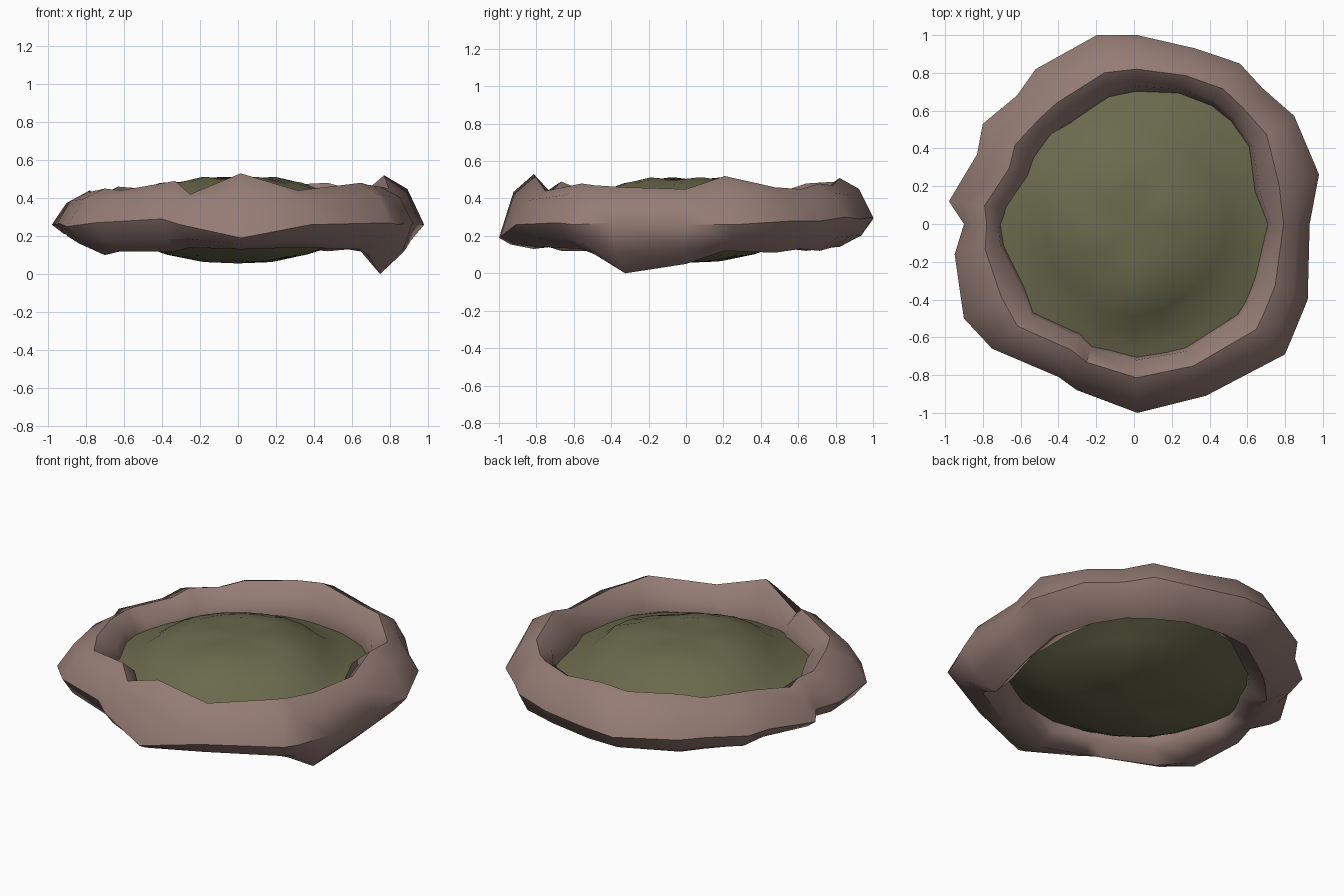
import bpy, bmesh
from math import sin, cos, radians, tau

if "Cube" in bpy.data.objects:
    bpy.data.objects.remove(bpy.data.objects["Cube"])


def finish(name, bm, color, angle):
    bmesh.ops.recalc_face_normals(bm, faces=bm.faces)
    me = bpy.data.meshes.new(name)
    bm.to_mesh(me)
    bm.free()
    ob = bpy.data.objects.new(name, me)
    bpy.context.collection.objects.link(ob)
    mat = bpy.data.materials.new(name + "_color")
    mat.diffuse_color = color
    mat.use_nodes = True
    mat.node_tree.nodes["Principled BSDF"].inputs["Base Color"].default_value = mat.diffuse_color
    me.materials.append(mat)
    bpy.ops.object.select_all(action='DESELECT')
    ob.select_set(True)
    bpy.context.view_layer.objects.active = ob
    bpy.ops.object.shade_smooth_by_angle(angle=radians(angle))
    return ob


def bridge(bm, a, b):
    n = len(a)
    for i in range(n):
        j = (i + 1) % n
        bm.faces.new((a[i], a[j], b[j], b[i]))


# Rocky rim stations: angle, outer radius, inner radius, top, bottom, outer edge height
stations = [
    (0, .93, .70, .45, .05, .26), (15, 1.014, .65, .52, .12, .26),
    (34, 1.023, .73, .46, .11, .28), (46.6, .99, .745, .45, .13, .28),
    (56.6, 1.018, .75, .48, .12, .30), (71, .984, .73, .47, .14, .29),
    (89, 1.0, .70, .51, .14, .30), (101, 1.02, .68, .49, .14, .29),
    (122.4, .971, .62, .48, .12, .29), (132.4, .92, .635, .45, .13, .28),
    (146.5, .96, .62, .46, .13, .28), (156, .909, .60, .44, .15, .27),
    (173, .987, .67, .42, .18, .26), (180, .90, .70, .44, .17, .27),
    (189.6, .963, .69, .43, .15, .27), (209, 1.03, .65, .45, .10, .25),
    (221.3, 1.0, .70, .44, .12, .27), (243.7, .903, .64, .49, .12, .29),
    (251, .93, .67, .42, .14, .26), (271, 1.0, .69, .53, .13, .19),
    (292.7, .986, .70, .44, .14, .26), (319.2, 1.056, .72, .48, .13, .27),
    (324.5, 1.03, .71, .47, .10, .26), (336.5, 1.003, .69, .46, .0, .27)]
# Rim cross-section: position from inner to outer edge, relative height
section = [(0, 0), (.1, .65), (.4, 1), (.75, .72),
           (1, 0), (.8, -.6), (.4, -1), (.08, -.6)]

bm = bmesh.new()
rings = []
for ang, ro, ri, zt, zb, zo in stations:
    a = radians(ang)
    ring = []
    for t, h in section:
        r = ri + t * (ro - ri)
        z = zo + h * ((zt - zo) if h > 0 else (zo - zb))
        ring.append(bm.verts.new((r * cos(a), r * sin(a), z)))
    rings.append(ring)
for i in range(len(rings)):
    bridge(bm, rings[i], rings[(i + 1) % len(rings)])
finish("rocky_rim", bm, (.30, .20, .175, 1), 50)

# Lumpy mossy centre, domed above and below: radius, height
top = [(.2, .505), (.33, .475), (.48, .415), (.56, .355), (.68, .32)]
bottom = [(.68, .235), (.55, .16), (.38, .10), (.2, .07)]
N = 24
bm = bmesh.new()
loops = []
for k, (r, z) in enumerate(top + [(.8, .28)] + bottom):
    loop = []
    for i in range(N):
        a = tau * i / N
        lump = sin(3 * a + k * .5) + .6 * sin(5 * a + 1.3 * k)
        rr = r * (1 + .018 * lump) if r < .8 else r
        dz = .007 * sin(4 * a + k) if r < .8 else 0
        loop.append(bm.verts.new((rr * cos(a), rr * sin(a), z + dz)))
    loops.append(loop)
for a, b in zip(loops, loops[1:]):
    bridge(bm, a, b)
for loop, z in ((loops[0], .495), (loops[-1], .056)):
    c = bm.verts.new((0, 0, z))
    for i in range(N):
        bm.faces.new((loop[i], loop[(i + 1) % N], c))
finish("mossy_centre", bm, (.145, .145, .075, 1), 60)
